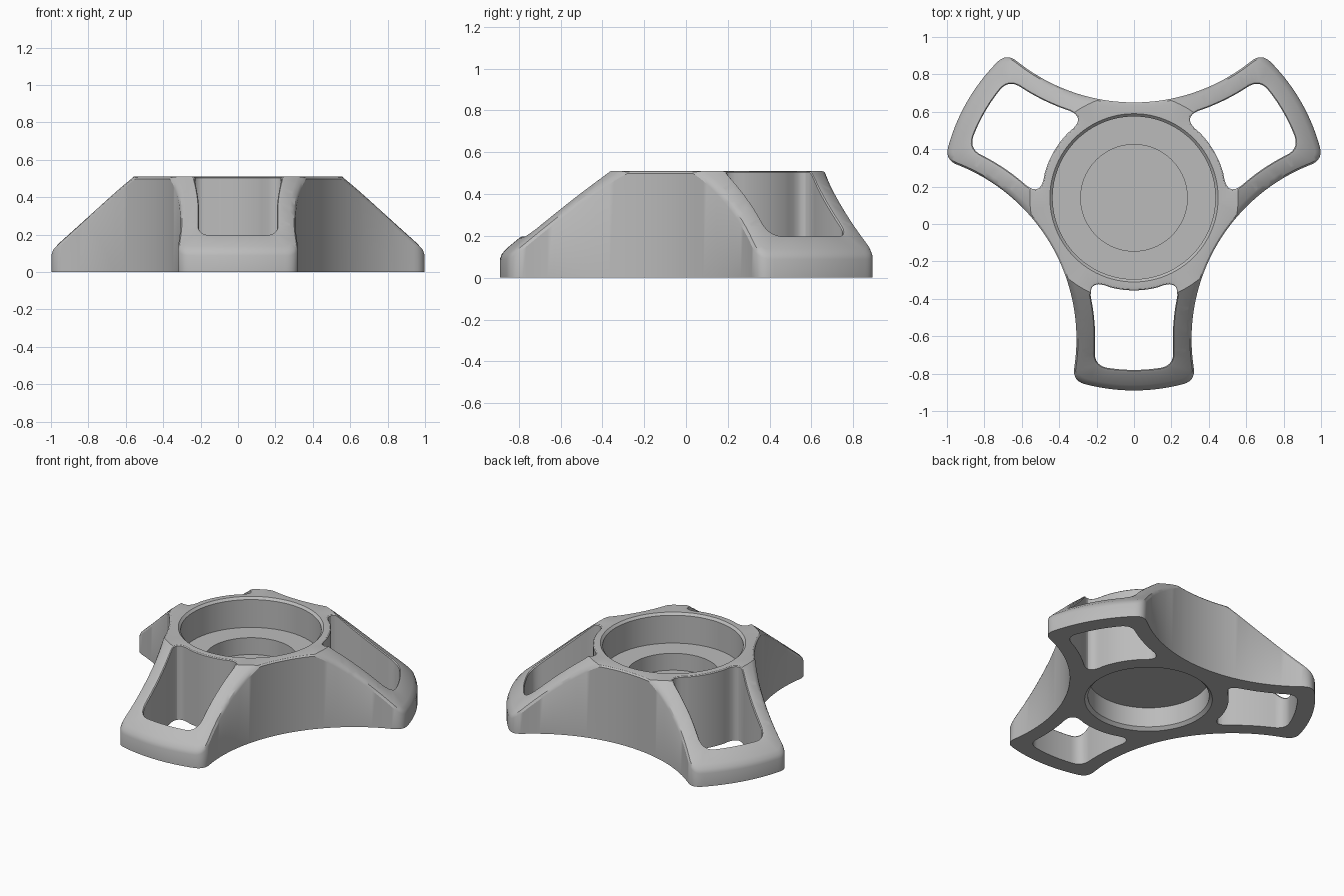
import bpy
import bmesh
from math import acos, atan2, cos, sin, pi, radians, sqrt, hypot
from mathutils import Vector
from mathutils.geometry import delaunay_2d_cdt, intersect_point_line

cube = bpy.data.objects.get("Cube")
if cube:
    bpy.data.objects.remove(cube, do_unlink=True)

HUB_Y = 0.14            # hub axis
TOP, SLOPE, FLAT_R = 0.51, 0.84, 0.557
TIP_R, SCOOP_D, SCOOP_R = 1.03, 1.51, 1.0
BORE_R, SEGS = 0.45, 96
OUT_E, HOLE_E = 0.03, 0.018
ARMS = [radians(a) for a in (-90, 30, 150)]


def polar(r, a):
    return Vector((r * cos(a), r * sin(a)))


def hub_arc(r, a0, a1, n):
    return [polar(r, a0 + (a1 - a0) * i / n) for i in range(n + 1)]


def scoop_arc(axis, radius, p, q, n):
    """Arc about a scoop centre, bulging toward the hub, from p to q."""
    c = polar(SCOOP_D, axis)
    back = axis + pi

    def rel(v):
        d = atan2(v.y - c.y, v.x - c.x) - back
        return (d + pi) % (2 * pi) - pi
    a, b = rel(p), rel(q)
    return [c + polar(radius, back + a + (b - a) * i / n) for i in range(n + 1)]


def meet(r, radius):
    """Angle from the scoop axis where hub circle r meets the scoop circle."""
    return acos((r * r + SCOOP_D ** 2 - radius ** 2) / (2 * r * SCOOP_D))


def rounded(sides, trims):
    """Join sides into a loop; trims[i] rounds the corner at the end of side i."""
    cut = []
    for i, s in enumerate(sides):
        a, b = s[0], s[-1]
        cut.append([p for p in s if (p - a).length > trims[i - 1]
                    and (p - b).length > trims[i]])
    loop = []
    for i, s in enumerate(sides):
        p, c, q = cut[i][-1], s[-1], cut[(i + 1) % len(sides)][0]
        loop += cut[i]
        for k in range(1, 7):
            t = k / 7
            loop.append(p * (1 - t) ** 2 + c * 2 * t * (1 - t) + q * t * t)
    return loop


def offset(loop, d):
    """Shift a counter-clockwise loop to its left by d."""
    out = []
    for i, p in enumerate(loop):
        t = (loop[(i + 1) % len(loop)] - loop[i - 1]).normalized()
        out.append(p + Vector((-t.y, t.x)) * d)
    return out


# Three-armed outline: arm tips alternating with concave scoops
half = radians(60) - meet(TIP_R, SCOOP_R)
sides = []
for a in ARMS:
    sides.append(hub_arc(TIP_R, a - half, a + half, 40))
    start = polar(TIP_R, a + half)
    end = polar(TIP_R, a + 2 * pi / 3 - half)
    sides.append(scoop_arc(a + pi / 3, SCOOP_R, start, end, 60))
outline = rounded(sides, [0.055] * 6)

# One window through each arm
WIN_IN, WIN_OUT, WIN_S = 0.495, 0.92, 1.1
h_in = radians(60) - meet(WIN_IN, WIN_S)
h_out = radians(60) - meet(WIN_OUT, WIN_S)
windows = []
for a in ARMS:
    corners = [polar(WIN_OUT, a - h_out), polar(WIN_OUT, a + h_out),
               polar(WIN_IN, a + h_in), polar(WIN_IN, a - h_in)]
    windows.append(rounded([
        hub_arc(WIN_OUT, a - h_out, a + h_out, 30),
        scoop_arc(a + pi / 3, WIN_S, corners[1], corners[2], 30),
        hub_arc(WIN_IN, a + h_in, a - h_in, 30),
        scoop_arc(a - pi / 3, WIN_S, corners[3], corners[0], 30),
    ], [0.07, 0.13, 0.13, 0.07]))


def circle(r):
    return [polar(r, 2 * pi * i / SEGS) for i in range(SEGS)]


# Plan triangulation with rounding rings and slope rings as constraints
solid_loops = [outline, circle(BORE_R)] + windows
loops = solid_loops + [offset(outline, OUT_E * k) for k in (0.3, 1)]
loops += [offset(w, -HOLE_E * k) for w in windows for k in (0.3, 1)]
loops += [circle(r) for r in (FLAT_R, 0.66, 0.76, 0.86)]
points, edges = [], []
for lp in loops:
    n0 = len(points)
    points += lp
    edges += [(n0 + i, n0 + (i + 1) % len(lp)) for i in range(len(lp))]
verts, _, tris = delaunay_2d_cdt(points, edges, [], 0, 1e-5)[:3]
wall_segs = [[(p, lp[(i + 1) % len(lp)]) for i, p in enumerate(lp)]
             for lp in solid_loops]


def in_material(c):
    odd = False
    for segs in wall_segs:
        for p, q in segs:
            if (p.y > c.y) != (q.y > c.y):
                if c.x < p.x + (c.y - p.y) * (q.x - p.x) / (q.y - p.y):
                    odd = not odd
    return odd


def edge_distance(v, segs):
    best = 9.0
    for p, q in segs:
        if abs(p.x - v.x) < 0.1 and abs(p.y - v.y) < 0.1:
            near, t = intersect_point_line(v, p, q)
            near = p if t < 0 else q if t > 1 else near
            best = min(best, hypot(near[0] - v.x, near[1] - v.y))
    return best


def round_drop(d, e):
    return 0 if d >= e else e - sqrt(max(0, e * e - (e - d) ** 2))


def top_height(v):
    r = v.length
    z = TOP - SLOPE * max(0, r - FLAT_R)
    soft = min(0.8, max(0.4, 0.4 + (r - FLAT_R) * 4))
    z -= soft * round_drop(edge_distance(v, wall_segs[0]), OUT_E)
    for segs in wall_segs[2:]:
        z -= soft * round_drop(edge_distance(v, segs), HOLE_E)
    return z


# Body: sloped top, flat base and upright walls
bm = bmesh.new()
faces = [f for f in tris if in_material(sum((verts[i] for i in f), Vector((0, 0))) / 3)]
used = {i for f in faces for i in f}
low = {i: bm.verts.new((*verts[i], 0)) for i in used}
high = {i: bm.verts.new((*verts[i], top_height(verts[i]))) for i in used}
border = {}
for f in faces:
    bm.faces.new([high[i] for i in f])
    bm.faces.new([low[i] for i in reversed(f)])
    for i, j in zip(f, f[1:] + f[:1]):
        border.setdefault(frozenset((i, j)), []).append((i, j))
for uses in border.values():
    i, j = uses[0]
    if len(uses) == 1 and verts[i].length > BORE_R + 0.01:
        bm.faces.new((low[i], low[j], high[j], high[i]))


# Hub: stepped pocket above, chamfered recess below
def lathe(profile):
    rings = [[bm.verts.new((*p, z)) for p in circle(r)] for r, z in profile if r]
    for a, b in zip(rings, rings[1:]):
        for i in range(SEGS):
            j = (i + 1) % SEGS
            bm.faces.new((a[i], a[j], b[j], b[i]))
    bm.faces.new(rings[-1])


lathe([(BORE_R, TOP), (0.435, 0.495), (0.435, 0.305), (0.285, 0.305), (0.285, 0.19)])
lathe([(BORE_R, 0), (0.395, 0), (0.375, 0.02), (0.375, 0.155)])

bmesh.ops.remove_doubles(bm, verts=bm.verts, dist=1e-4)
bmesh.ops.recalc_face_normals(bm, faces=bm.faces)
bmesh.ops.translate(bm, verts=bm.verts, vec=(0, HUB_Y, 0))
mesh = bpy.data.meshes.new("three_arm_hub")
bm.to_mesh(mesh)
bm.free()

grey = bpy.data.materials.new("plain grey")
grey.use_nodes = True
grey.diffuse_color = (0.5, 0.5, 0.5, 1)
grey.node_tree.nodes["Principled BSDF"].inputs["Base Color"].default_value = (0.5, 0.5, 0.5, 1)
mesh.materials.append(grey)

hub = bpy.data.objects.new("three_arm_hub", mesh)
bpy.context.collection.objects.link(hub)
bpy.ops.object.select_all(action="DESELECT")
hub.select_set(True)
bpy.context.view_layer.objects.active = hub
bpy.ops.object.shade_smooth_by_angle(angle=radians(30))
